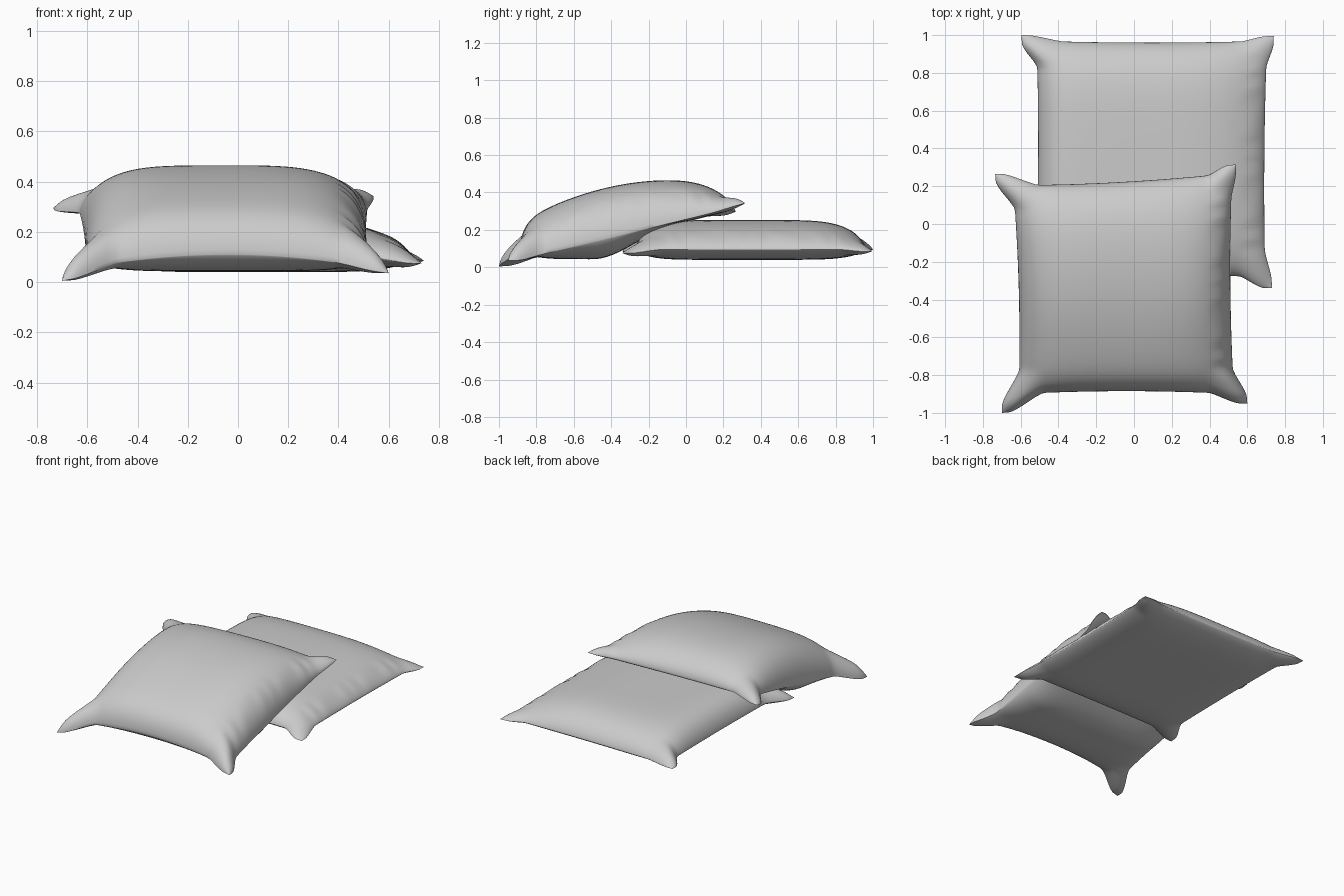
import bpy, bmesh, math
from mathutils import Vector

if "Cube" in bpy.data.objects:
    bpy.data.objects.remove(bpy.data.objects["Cube"])

N = 56  # grid resolution of each cloth panel


def puff(t, p_neg, p_pos, q):
    """Inflation across a pillow: 1 in the middle, 0 at the seams."""
    p = p_pos if t > 0 else p_neg
    return max(0.0, 1 - abs(t) ** p) ** q


def smooth(a, b, t):
    t = min(1, max(0, (t - a) / (b - a)))
    return t * t * (3 - 2 * t)


def bilerp(c, u, v):
    """c = front left, front right, back right, back left"""
    a, b = (u + 1) / 2, (v + 1) / 2
    return (c[0] * (1 - a) + c[1] * a) * (1 - b) + (c[3] * (1 - a) + c[2] * a) * b


def make_pillow(name, corners, ears, seam, top, bottom, px, py, q, pinch):
    corners = [Vector((x, y, 0)) for x, y in corners]
    ears = [Vector(e) for e in ears]
    bm = bmesh.new()

    def point(i, j, side):
        u = math.sin(math.pi / 2 * (2 * i / N - 1))
        v = math.sin(math.pi / 2 * (2 * j / N - 1))
        p = bilerp(corners, u, v)
        # edges pulled gently inwards
        p.x -= pinch * u * abs(u) ** 3 * (1 - v * v)
        p.y -= pinch * v * abs(v) ** 3 * (1 - u * u)
        z0 = seam(u, p.y)
        if side > 0:
            h = puff(u, *px, q) * puff(v, *py, q) * (1 - 0.15 * u * u * v * v)
            # puckered cloth beside the right seam
            ruffle = 0.01 * smooth(0.75, 0.93, u) * math.sin(26 * v + 2 * math.sin(9 * v))
            p.z = z0 + (top(p.y) - z0) * h + ruffle * h
        else:
            h = puff(u, 6, 6, 0.8) * puff(v, 7, 6, 0.8)
            p.z = z0 + (bottom(p.y) - z0) * h
        # corners drawn out into blunt, lightly padded ears
        k = smooth(0.76, 0.94, abs(u)) * smooth(0.76, 0.94, abs(v))
        p += bilerp(ears, u, v) * k
        p.z += side * 0.008 * k * (1 - abs(u) ** 14) * (1 - abs(v) ** 14)
        return p

    upper, lower = {}, {}
    for i in range(N + 1):
        for j in range(N + 1):
            upper[i, j] = bm.verts.new(point(i, j, 1))
            edge = i in (0, N) or j in (0, N)
            lower[i, j] = upper[i, j] if edge else bm.verts.new(point(i, j, -1))
    for i in range(N):
        for j in range(N):
            ring = [(i, j), (i + 1, j), (i + 1, j + 1), (i, j + 1)]
            bm.faces.new([upper[k] for k in ring])
            bm.faces.new([lower[k] for k in reversed(ring)])
    me = bpy.data.meshes.new(name)
    bm.to_mesh(me)
    bm.free()
    ob = bpy.data.objects.new(name, me)
    bpy.context.collection.objects.link(ob)
    bpy.context.view_layer.objects.active = ob
    ob.select_set(True)
    bpy.ops.object.shade_smooth_by_angle(angle=math.radians(50))
    ob.select_set(False)
    return ob


# Lower pillow, lying flat at the back
make_pillow(
    "lower_pillow",
    [(-0.52, -0.28), (0.695, -0.28), (0.705, 0.97), (-0.515, 0.97)],
    [(-0.08, -0.06, -0.01), (0.035, -0.06, -0.02), (0.035, 0.025, -0.01), (-0.08, 0.03, 0)],
    seam=lambda u, y: 0.095,
    top=lambda y: 0.253,
    bottom=lambda y: 0.04,
    px=(8, 3), py=(6, 5), q=0.65, pinch=0.01)


# Upper pillow, leaning over the front of the lower one
def lean_seam(u, y):
    lift = 0.055 * (1 - u * u) * smooth(-0.6, -0.88, y)
    return max(0.055, 0.055 + 0.243 * (y + 0.83)) + lift


make_pillow(
    "upper_pillow",
    [(-0.61, -0.90), (0.53, -0.90), (0.52, 0.27), (-0.64, 0.205)],
    [(-0.09, -0.10, -0.05), (0.07, -0.05, -0.02), (0.02, 0.045, 0.02), (-0.095, 0.06, -0.01)],
    seam=lean_seam,
    top=lambda y: 0.466 - 0.34 * (y + 0.08) ** 2,
    bottom=lambda y: 0.043 + 0.197 * smooth(-0.50, 0.0, y) + 0.04 * smooth(-0.05, 0.2, y),
    px=(4.5, 3.8), py=(13, 6), q=0.5, pinch=0.015)
